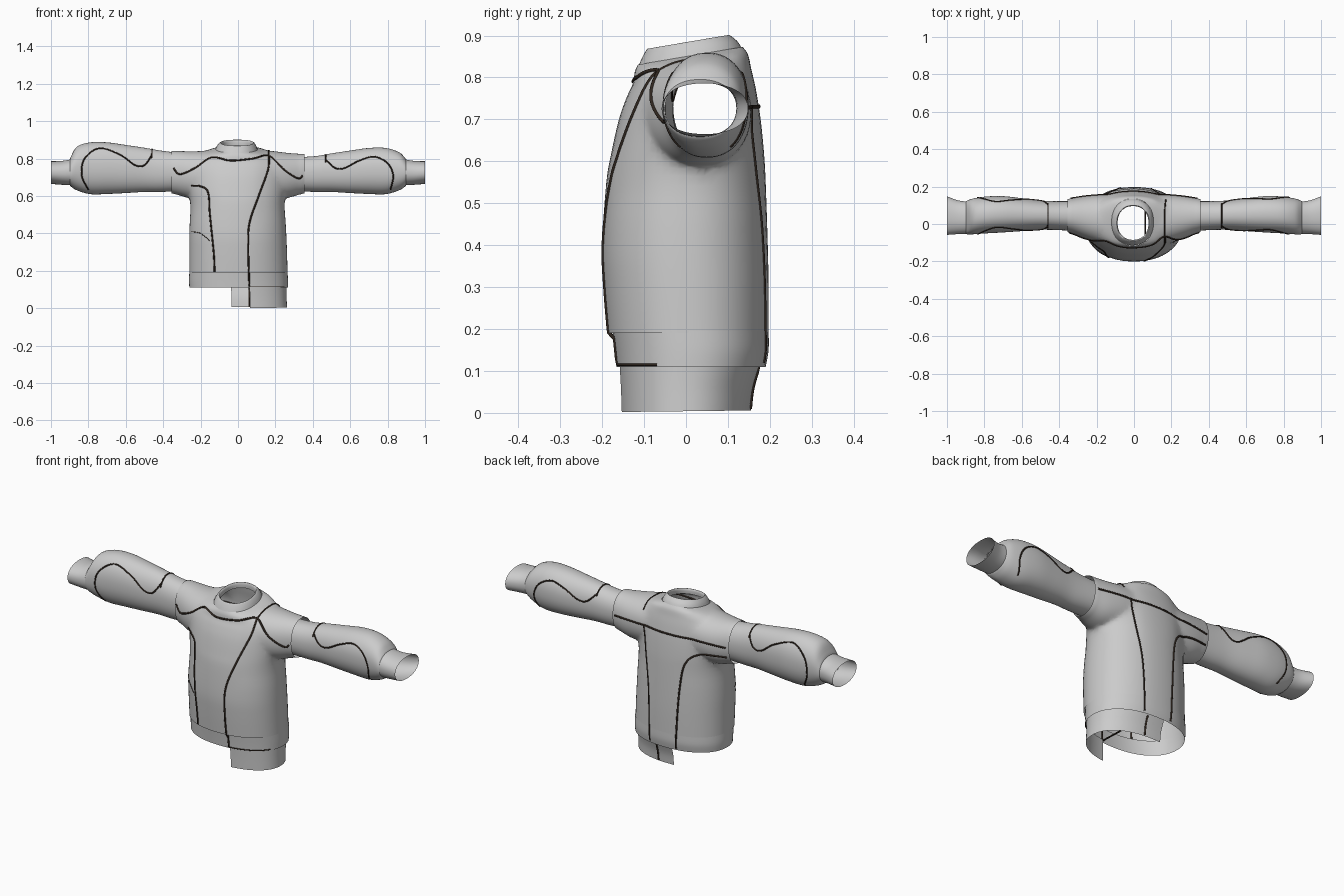
import bpy, bmesh, math
from mathutils import Vector
from mathutils.bvhtree import BVHTree

if "Cube" in bpy.data.objects:
    bpy.data.objects.remove(bpy.data.objects["Cube"])

SIDES = 64
parts = []


def spline(pts, steps):
    """Catmull-Rom resampling of equal-length tuples."""
    out = []
    for i in range(len(pts) - 1):
        p0, p1, p2, p3 = (pts[max(i - 1, 0)], pts[i], pts[i + 1], pts[min(i + 2, len(pts) - 1)])
        for k in range(steps):
            t = k / steps
            out.append(tuple(0.5 * (2 * b + (c - a) * t + (2 * a - 5 * b + 4 * c - d) * t * t
                                    + (3 * b - a - 3 * c + d) * t ** 3)
                             for a, b, c, d in zip(p0, p1, p2, p3)))
    return out + [tuple(pts[-1])]


def smooth(obj, angle=50):
    bpy.ops.object.select_all(action='DESELECT')
    obj.select_set(True)
    bpy.context.view_layer.objects.active = obj
    bpy.ops.object.shade_smooth_by_angle(angle=math.radians(angle))


def loft(name, rings, axis='z', a0=0.0, a1=2 * math.pi, cap=False, power=2.2, steps=4):
    """Skin rounded sections (position, u0, u1, v0, v1[, tilt]) along an axis."""
    full = a1 - a0 > 6.28
    count = SIDES if full else SIDES // 2 + 1
    bm = bmesh.new()
    rows = []
    for ring in spline(rings, steps):
        pos, u0, u1, v0, v1 = ring[:5]
        tilt = ring[5] if len(ring) > 5 else 0
        row = []
        for i in range(count):
            a = a0 + (a1 - a0) * i / (count if full else count - 1)
            c, s = math.cos(a), math.sin(a)
            u = (u0 + u1) / 2 + (u1 - u0) / 2 * math.copysign(abs(c) ** (2 / power), c)
            v = (v0 + v1) / 2 + (v1 - v0) / 2 * math.copysign(abs(s) ** (2 / power), s)
            row.append(bm.verts.new((u, v, pos + tilt * v) if axis == 'z' else (pos, u, v)))
        rows.append(row)
    for r, q in zip(rows, rows[1:]):
        for i in range(count if full else count - 1):
            j = (i + 1) % count
            bm.faces.new((r[i], r[j], q[j], q[i]))
    if cap:
        bm.faces.new(rows[0])
        bm.faces.new(rows[-1])
    bmesh.ops.recalc_face_normals(bm, faces=bm.faces)
    mesh = bpy.data.meshes.new(name)
    bm.to_mesh(mesh)
    bm.free()
    obj = bpy.data.objects.new(name, mesh)
    bpy.context.collection.objects.link(obj)
    smooth(obj)
    parts.append(obj)
    return obj


# Body with the two shoulder stubs fused in
body = loft("body", [
    (.19, -.26, .265, -.187, .197, 0), (.30, -.26, .262, -.196, .197, 0),
    (.40, -.26, .258, -.200, .195, 0), (.55, -.255, .25, -.190, .190, 0),
    (.62, -.265, .255, -.178, .186, 0), (.70, -.265, .255, -.160, .178, 0),
    (.76, -.26, .25, -.142, .167, .06), (.80, -.24, .23, -.127, .156, .12),
    (.832, -.19, .18, -.122, .148, .15), (.85, -.12, .105, -.115, .135, .17)], cap=True)
stubs = []
for s, label, top in ((-1, "left", .015), (1, "right", 0)):
    stub = loft(label + "_shoulder", [
        (s * .10, -.115, .155, .61, .848), (s * .18, -.105, .157, .59, .842),
        (s * .26, -.080, .150, .588, .832 + top * .5), (s * .32, -.055, .140, .605, .827 + top),
        (s * .355, -.043, .133, .615, .825 + top)], axis='x', cap=True, steps=5)
    mod = body.modifiers.new(label, 'BOOLEAN')
    mod.operation, mod.solver, mod.object = 'UNION', 'EXACT', stub
    stubs.append(stub)
deps = bpy.context.evaluated_depsgraph_get()
body.data = bpy.data.meshes.new_from_object(body.evaluated_get(deps))
body.modifiers.clear()
for stub in stubs:
    parts.remove(stub)
    bpy.data.objects.remove(stub)

# Open the hem, neck and armholes, and soften the armpits
bm = bmesh.new()
bm.from_mesh(body.data)
bmesh.ops.delete(bm, geom=[f for f in bm.faces if len(f.verts) > 30], context='FACES')
soft = [v for v in bm.verts if .12 < abs(v.co.x) < .33 and v.co.z > .5 and not v.is_boundary]
for _ in range(8):
    bmesh.ops.smooth_vert(bm, verts=soft, factor=.5, use_axis_x=True, use_axis_y=True, use_axis_z=True)
bm.to_mesh(body.data)
bm.free()
smooth(body, 60)

# Hem band all round, and the lower band that wraps only the right half
loft("hem_band", [(.11, -.26, .267, -.166, .190), (.15, -.262, .267, -.170, .197),
                  (.195, -.26, .265, -.175, .197)])
loft("lower_band", [(0.004, -.25, .262, -.156, .155, .012), (.06, -.25, .260, -.158, .162, .01),
                    (.125, -.255, .260, -.162, .182, 0)],
     a0=-math.pi / 2 + .2, a1=math.pi / 2 + .13)

# Folded collar, higher at the back
loft("collar", [(.845, -.122, .105, -.114, .134, .17), (.866, -.112, .097, -.104, .122, .17),
                (.884, -.095, .085, -.092, .102, .17), (.876, -.088, .078, -.085, .096, .17),
                (.855, -.088, .078, -.085, .096, .17)])

# Sleeves and cuffs
for s, label, up in ((-1, "left", .03), (1, "right", 0)):
    loft(label + "_sleeve", [
        (s * .33, -.036, .122, .625, .808 + up * .8), (s * .42, -.032, .122, .622, .814 + up),
        (s * .50, -.031, .126, .622, .828 + up), (s * .60, -.038, .138, .616, .843 + up),
        (s * .70, -.045, .149, .611, .857 + up), (s * .79, -.050, .147, .610, .857 + up),
        (s * .86, -.055, .136, .630, .835 + up), (s * .892, -.055, .125, .650, .805 + up * .3),
        (s * .90, -.050, .120, .660, .792)], axis='x')
    loft(label + "_cuff", [
        (s * .89, -.053, .120, .658, .797), (s * .94, -.054, .126, .660, .788),
        (s * 1.0, -.058, .148, .665, .786)], axis='x')

# Surface used to lay the seams on
verts, faces = [], []
for p in parts:
    base = len(verts)
    verts += [v.co.copy() for v in p.data.vertices]
    faces += [[base + i for i in f.vertices] for f in p.data.polygons]
tree = BVHTree.FromPolygons(verts, faces)
dark = bpy.data.materials.new("seam_brown")
dark.diffuse_color = (.03, .02, .014, 1)
dark.use_nodes = True
dark.node_tree.nodes["Principled BSDF"].inputs["Base Color"].default_value = dark.diffuse_color


def seam(name, pts, view, radius=.005):
    """Lay a dark cord on the surface, drawn in the front, back or top view."""
    hits = []
    for a, b in spline(pts, 12):
        start, ray = {'front': ((a, -1, b), (0, 1, 0)), 'back': ((a, 1, b), (0, -1, 0)),
                      'top': ((a, b, 2), (0, 0, -1))}[view]
        hit = tree.ray_cast(Vector(start), Vector(ray))[0]
        if hit:
            hits.append(hit)
    curve = bpy.data.curves.new(name, 'CURVE')
    curve.dimensions, curve.bevel_depth, curve.bevel_resolution = '3D', radius, 1
    line = curve.splines.new('POLY')
    line.points.add(len(hits) - 1)
    for pt, h in zip(line.points, hits):
        pt.co = (*h, 1)
    curve.materials.append(dark)
    bpy.context.collection.objects.link(bpy.data.objects.new(name, curve))


# Front seams
seam("front_yoke_seam", [(-.345, .75), (-.31, .717), (-.23, .75), (-.14, .807), (-.04, .79),
                         (.075, .80), (.165, .815), (.25, .738), (.32, .695), (.345, .71)], 'front')
seam("front_right_seam", [(.165, .815), (.16, .74), (.11, .6), (.06, .45), (.055, .3), (.06, .12), (.06, .01)], 'front')
seam("front_left_seam", [(-.25, .655), (-.2, .652), (-.16, .62), (-.15, .5), (-.13, .3), (-.125, .195)], 'front')
seam("pocket_seam", [(-.25, .41), (-.2, .40), (-.15, .36)], 'front', .002)
# Back and shoulder seams
seam("back_yoke_seam", [(-.34, .725), (-.15, .73), (.15, .73), (.34, .725)], 'back')
seam("back_right_seam", [(.15, .73), (.13, .6), (.10, .4), (.09, .12)], 'back', .004)
seam("back_left_seam", [(-.34, .67), (-.2, .655), (-.12, .6), (-.09, .45), (-.07, .12)], 'back')
seam("shoulder_seam", [(.165, -.08), (.165, 0), (.165, .08), (.17, .13)], 'top', .004)
seam("hem_seam", [(.06, .115), (.15, .115), (.245, .115)], 'front', .003)
# Sleeve panel seams, front and back
for label, pts in (
        ("left", [(-.46, .82), (-.5, .765), (-.55, .765), (-.63, .82), (-.74, .855), (-.82, .80), (-.835, .71), (-.8, .635)]),
        ("right", [(.47, .795), (.52, .75), (.57, .75), (.65, .79), (.73, .81), (.80, .775), (.83, .71), (.815, .635)])):
    for view in ('front', 'back'):
        seam(f"{label}_sleeve_{view}_seam", pts, view, .004)
    seam(label + "_sleeve_top_seam", [(pts[0][0], -.02), (pts[0][0], .04), (pts[0][0], .11)], 'top', .004)
